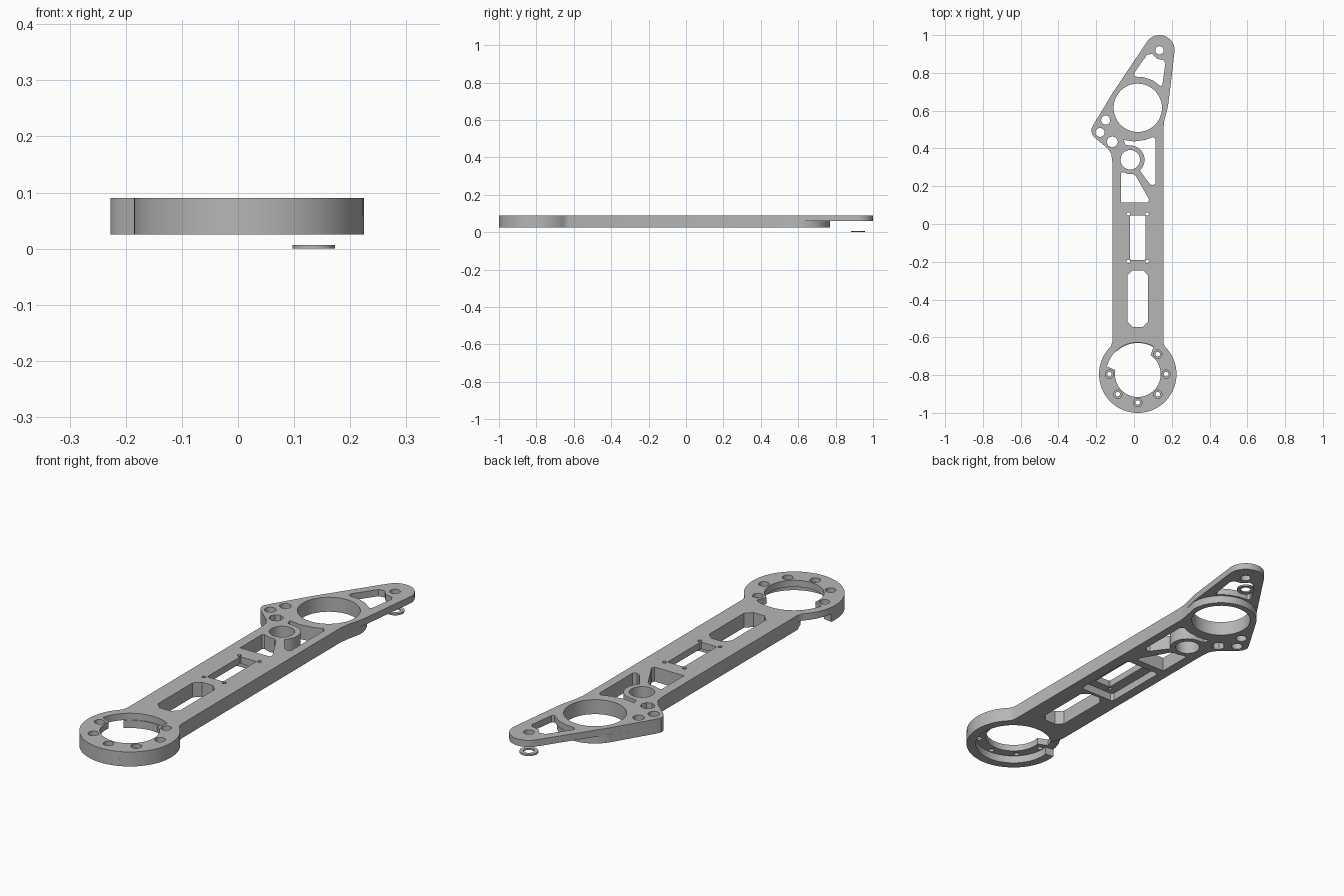
import bpy, bmesh
from math import radians, cos, sin

if "Cube" in bpy.data.objects:
    bpy.data.objects.remove(bpy.data.objects["Cube"], do_unlink=True)

metal = bpy.data.materials.new("machined_grey")
metal.use_nodes = True
GREY = (0.47, 0.47, 0.47, 1)
metal.diffuse_color = GREY
metal.node_tree.nodes["Principled BSDF"].inputs["Base Color"].default_value = GREY


def arc(c, r, a, b, n=32):
    """Points along an arc, angles in degrees."""
    return [(c[0] + r * cos(radians(a + (b - a) * i / n)),
             c[1] + r * sin(radians(a + (b - a) * i / n))) for i in range(n + 1)]


def circle(c, r, n=32):
    return arc(c, r, 0, 360, n)[:-1]


def box(x0, x1, y0, y1, c):
    """Rectangle with clipped corners."""
    return [(x0 + c, y0), (x1 - c, y0), (x1, y0 + c), (x1, y1 - c),
            (x1 - c, y1), (x0 + c, y1), (x0, y1 - c), (x0, y0 + c)]


def plate(name, loops, z0, z1):
    """Extrude an outline with holes into a flat layer."""
    cu = bpy.data.curves.new(name, 'CURVE')
    cu.dimensions = '2D'
    cu.fill_mode = 'BOTH'
    cu.extrude = (z1 - z0) / 2
    for pts in loops:
        s = cu.splines.new('POLY')
        s.points.add(len(pts) - 1)
        for p, (x, y) in zip(s.points, pts):
            p.co = (x, y, 0, 1)
        s.use_cyclic_u = True
    ob = bpy.data.objects.new(name, cu)
    bpy.context.collection.objects.link(ob)
    bpy.ops.object.select_all(action='DESELECT')
    ob.select_set(True)
    bpy.context.view_layer.objects.active = ob
    bpy.ops.object.convert(target='MESH')
    ob = bpy.context.view_layer.objects.active
    bm = bmesh.new()
    bm.from_mesh(ob.data)
    bmesh.ops.remove_doubles(bm, verts=bm.verts, dist=0.00002)
    bmesh.ops.recalc_face_normals(bm, faces=bm.faces)
    bmesh.ops.translate(bm, verts=bm.verts, vec=(0, 0, (z0 + z1) / 2))
    bm.to_mesh(ob.data)
    bm.free()
    ob.data.materials.clear()
    ob.data.materials.append(metal)
    bpy.ops.object.shade_smooth_by_angle(angle=radians(30))
    return ob


# Main centres
ring = (0.02, -0.795)
bearing = (0.02, 0.615)
tip = (0.135, 0.92)
boss = (-0.02, 0.34)

# Outer outline pieces
right_edge = [(0.155, -0.625), (0.155, 0.5), (0.16, 0.545)]
nose = [(0.178, 0.615), (0.185, 0.66)] + arc(tip, 0.08, -8, 147, 24) + [(-0.113, 0.694)]
left_edge = [(-0.215, 0.525), (-0.227, 0.5), (-0.222, 0.475), (-0.205, 0.455),
             (-0.14, 0.4), (-0.12, 0.37), (-0.115, 0.33), (-0.115, -0.625)]
top_outline = arc(ring, 0.205, 134, 406, 64) + right_edge + nose + left_edge

# Lower outline: bearing housing ends round, end ring is recessed and notched open
low_outline = (arc(ring, 0.205, 172, 406, 56) + right_edge + arc(bearing, 0.155, 0, 149)
               + left_edge + arc(ring, 0.165, 134, -188, 64))

# Openings through the whole thickness
through = [
    circle(bearing, 0.128, 48),
    circle(boss, 0.052),
    circle((-0.15, 0.55), 0.024, 20),
    circle((-0.18, 0.485), 0.024, 20),
    circle((-0.115, 0.435), 0.03, 8),
    box(-0.035, 0.075, -0.545, -0.245, 0.028),
    [(-0.07, 0.115), (0.075, 0.115), (0.08, 0.13), (0.01, 0.255), (-0.005, 0.265),
     (-0.03, 0.265), (-0.06, 0.275), (-0.07, 0.27)],
    [(-0.055, 0.445), (0, 0.437), (0.06, 0.445), (0.1, 0.46), (0.115, 0.45),
     (0.115, 0.215), (0.1, 0.205), (0.085, 0.21)]
    + arc(boss, 0.076, -48, 88, 14) + [(-0.045, 0.418)],
]

# Openings only in the upper layers
slot = [box(-0.02, 0.06, -0.19, 0.045, 0.004)]
slot += [circle((x, y), 0.009, 12) for x in (-0.03, 0.07) for y in (-0.198, 0.053)]
nose_cuts = [
    circle(tip, 0.022, 24),
    [(0.07, 0.897), (0.098, 0.9), (0.12, 0.875), (0.157, 0.867), (0.166, 0.85),
     (0.15, 0.737), (0.14, 0.73), (0.1, 0.76), (0.05, 0.777), (0.01, 0.78),
     (0, 0.79), (0.005, 0.805)],
]
ring_hole = [arc(ring, 0.168, 60, 166, 28) + arc(ring, 0.121, 170, 416, 48)]
upper = through + slot + nose_cuts + ring_hole


def bolts(r):
    return [circle(p, r, 20) for a in (0, 45, 180, 225, 270, 315)
            for p in [arc(ring, 0.15, a, a, 1)[0]]]


# Stacked layers of the arm
pocket = [box(-0.07, 0.105, -0.23, 0.08, 0.01)]
plate("arm_lower_body", [low_outline] + through + pocket, 0.025, 0.06)
plate("arm_web", [top_outline] + upper + bolts(0.012), 0.06, 0.07)
plate("arm_top", [top_outline] + upper + bolts(0.022), 0.07, 0.09)

# Loose washer under the tip
plate("washer", [circle(tip, 0.038), circle(tip, 0.022)], 0.0, 0.007)
